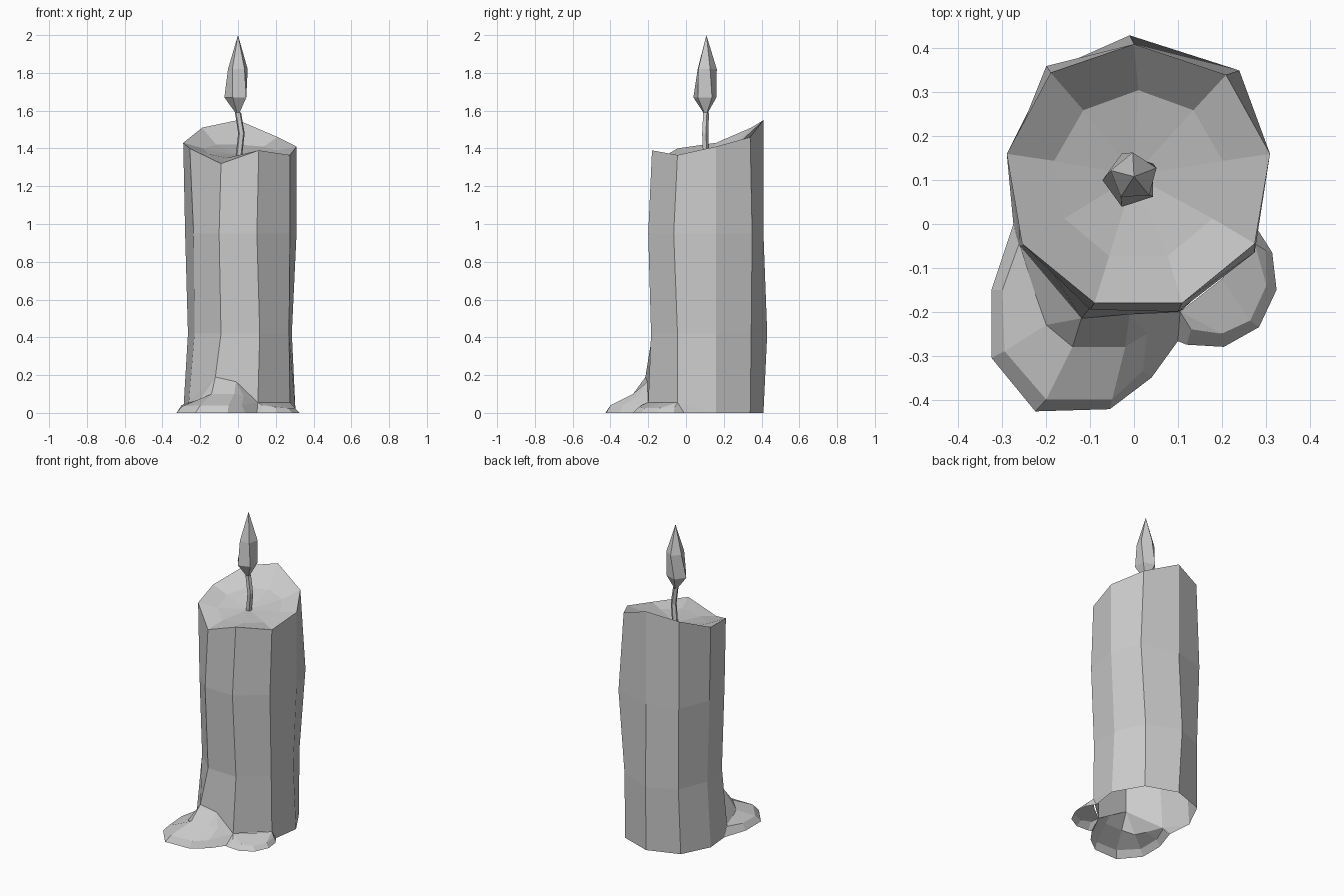
import bpy, bmesh
from math import cos, sin, radians
from mathutils import Vector

if "Cube" in bpy.data.objects:
    bpy.data.objects.remove(bpy.data.objects["Cube"])


def make(name, build):
    bm = bmesh.new()
    build(bm)
    bmesh.ops.remove_doubles(bm, verts=bm.verts, dist=0.002)
    bmesh.ops.dissolve_degenerate(bm, dist=0.0005, edges=bm.edges)
    bmesh.ops.recalc_face_normals(bm, faces=bm.faces)
    me = bpy.data.meshes.new(name)
    bm.to_mesh(me)
    bm.free()
    ob = bpy.data.objects.new(name, me)
    bpy.context.collection.objects.link(ob)
    return ob


def loft(bm, rows, closed):
    """Bridge rows of equal length with quads."""
    vs = [[bm.verts.new(p) for p in r] for r in rows]
    n = len(rows[0])
    for a, b in zip(vs, vs[1:]):
        for i in range(n if closed else n - 1):
            j = (i + 1) % n
            bm.faces.new((a[i], a[j], b[j], b[i]))


def ring(cx, cy, z, r, n, start=90.0):
    """Clockwise ring of n points."""
    return [Vector((cx + r * cos(radians(start - 360 * i / n)),
                    cy + r * sin(radians(start - 360 * i / n)), z)) for i in range(n)]


# Candle outlines, clockwise from the back
base = [(0, .41, 0), (.2, .34, 0), (.305, .16, 0), (.275, -.045, .055), (.105, -.2, .055),
        (-.12, -.215, .19), (-.26, -.05, .06), (-.29, .16, 0), (-.2, .34, 0)]
low = [(-.01, .43), (.2, .345), (.285, .16), (.27, -.045), (.115, -.185),
       (-.09, -.178), (-.23, -.04), (-.265, .16), (-.19, .35)]
high = [(0, .41), (.24, .35), (.31, .16), (.275, -.065), (.1, -.2),
        (-.1, -.195), (-.235, -.06), (-.28, .16), (-.2, .36)]
rim_xy = [(0, .41), (.21, .34), (.31, .16), (.275, -.045), (.11, -.18),
          (-.09, -.18), (-.255, -.045), (-.29, .16), (-.19, .345)]
rim_z = [1.55, 1.46, 1.41, 1.365, 1.39, 1.32, 1.40, 1.43, 1.51]
well_z = [1.42, 1.41, 1.39, 1.365, 1.365, 1.35, 1.37, 1.40, 1.42]


# Candle body with uneven rim and sunken top
def candle(bm):
    rim = [(x, y, z) for (x, y), z in zip(rim_xy, rim_z)]
    well = [(p.x, p.y, z) for p, z in zip(ring(.01, .11, 0, .195, 9), well_z)]
    loft(bm, [base, [(x, y, .42) for x, y in low], [(x, y, .95) for x, y in high],
              rim, well, [(0, .11, 1.365)] * 9], True)


make("candle_body", candle)


# Melted wax pools, open underneath
def large_pool(bm):
    outer = [(-.275, 0), (-.325, -.15), (-.325, -.305), (-.225, -.427),
             (-.055, -.422), (.04, -.35), (.105, -.26)]
    lip = [(-.262, -.045, .05), (-.3, -.15, .04), (-.295, -.29, .035), (-.2, -.4, .04),
           (-.05, -.4, .04), (.02, -.335, .04), (.105, -.2, .055)]
    slope = [base[6], (-.225, -.16, .065), (-.2, -.23, .07), (-.14, -.28, .1),
             (-.02, -.28, .1), (.03, -.25, .09), base[4]]
    top = [base[6], base[6], base[5], base[5], (-.01, -.205, .165), (-.01, -.205, .165), base[4]]
    loft(bm, [[(x, y, 0) for x, y in outer], lip, slope, top], False)
    loft(bm, [[base[7], outer[0] + (0,)], [base[6], base[6]]], False)


def small_pool(bm):
    outer = [(.28, -.01), (.315, -.065), (.325, -.15), (.285, -.235),
             (.205, -.28), (.12, -.275), (.095, -.265)]
    lip = [base[3], (.3, -.06, .03), (.302, -.14, .025), (.265, -.22, .025),
           (.2, -.25, .03), (.13, -.24, .04), base[4]]
    top = [base[3]] * 3 + [(.2, -.125, .055)] + [base[4]] * 3
    loft(bm, [[(x, y, 0) for x, y in outer], lip, top], False)
    loft(bm, [[base[2], outer[0] + (0,)], [base[3], base[3]]], False)


make("large_wax_pool", large_pool)
make("small_wax_pool", small_pool)

# Bent wick
make("wick", lambda bm: loft(bm, [ring(.005, .105, 1.36, .018, 5), ring(.018, .1, 1.48, .018, 5),
                                  ring(0, .105, 1.59, .017, 5)], True))

# Faceted flame
make("flame", lambda bm: loft(bm, [ring(0, .105, 1.57, 0, 5), ring(-.008, .1, 1.67, .064, 5, 180),
                                   ring(0, .108, 1.82, .055, 5, 165), ring(0, .108, 2.0, 0, 5)], True))
